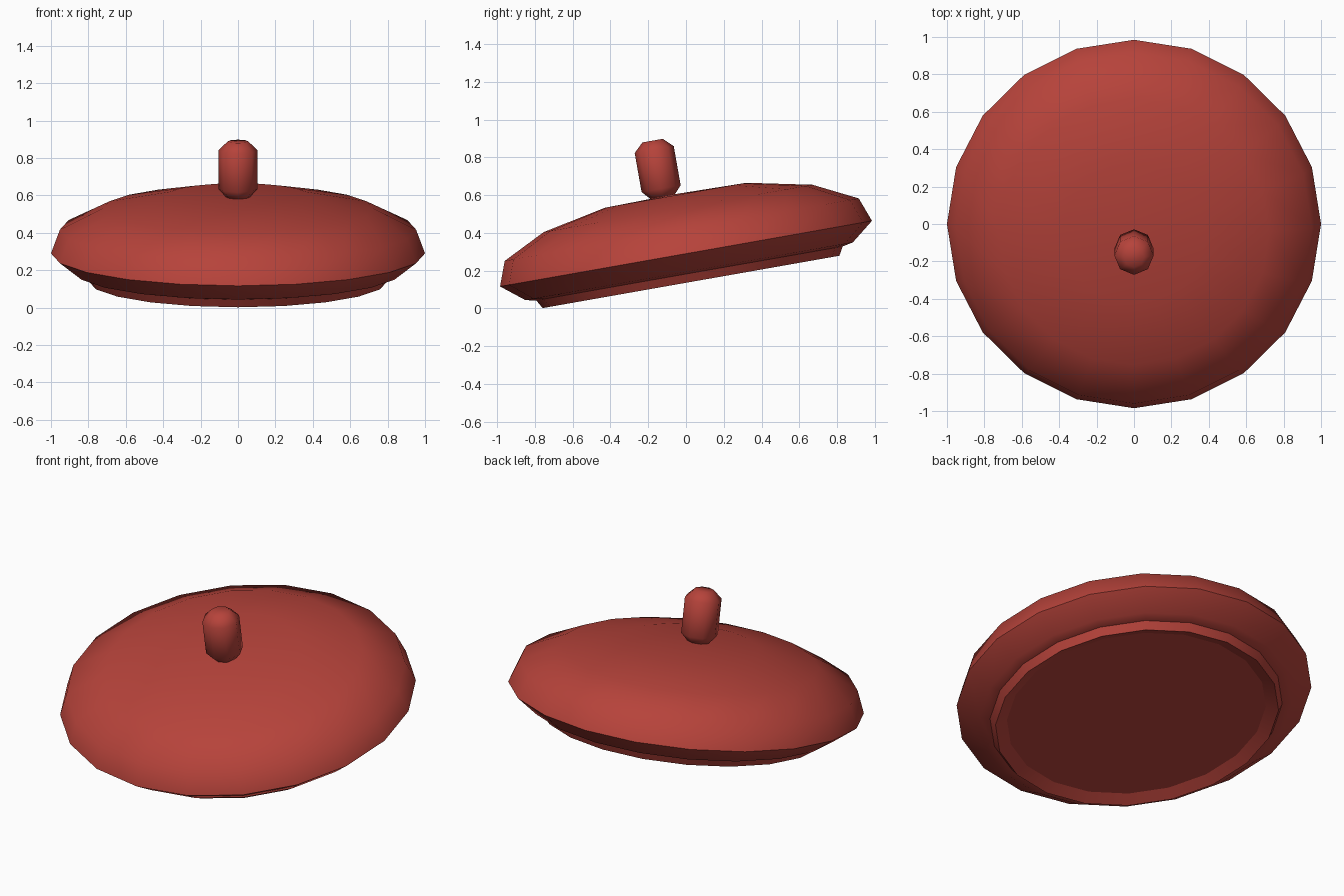
import bpy
import bmesh
import math
from mathutils import Matrix

cube = bpy.data.objects.get("Cube")
if cube:
    bpy.data.objects.remove(cube, do_unlink=True)

red = bpy.data.materials.new("clay_red")
red.use_nodes = True
red.diffuse_color = (0.47, 0.056, 0.043, 1)
red.node_tree.nodes["Principled BSDF"].inputs["Base Color"].default_value = red.diffuse_color

# The whole lid leans forward about the x axis
TILT = Matrix.Translation((0, 0, 0.29)) @ Matrix.Rotation(math.radians(10), 4, "X")


def lathe(name, profile, sides, smooth_angle, offset=(0, 0, 0), cap_ends=True):
    """Revolve (radius, height) points, listed from bottom to top."""
    bm = bmesh.new()
    rings = []
    for radius, height in profile:
        ring = []
        for i in range(sides):
            a = math.tau * i / sides
            ring.append(bm.verts.new((radius * math.cos(a), radius * math.sin(a), height)))
        rings.append(ring)
    for low, high in zip(rings, rings[1:]):
        for i in range(sides):
            j = (i + 1) % sides
            bm.faces.new((low[i], low[j], high[j], high[i]))
    if cap_ends:
        bm.faces.new(rings[0][::-1])
        bm.faces.new(rings[-1])
    bm.transform(TILT @ Matrix.Translation(offset))
    mesh = bpy.data.meshes.new(name)
    bm.to_mesh(mesh)
    bm.free()
    mesh.materials.append(red)
    obj = bpy.data.objects.new(name, mesh)
    bpy.context.collection.objects.link(obj)
    bpy.ops.object.select_all(action="DESELECT")
    obj.select_set(True)
    bpy.context.view_layer.objects.active = obj
    bpy.ops.object.shade_smooth_by_angle(angle=math.radians(smooth_angle))
    return obj


# Domed cover with its sharp rim and sloping underside
lathe("domed_cover", [(0.82, -0.107), (0.88, -0.095), (1.0, 0.0), (0.952, 0.129),
                      (0.723, 0.243), (0.38, 0.314), (0.02, 0.32)], 20, 50)

# Seating lip below, bevelled inward to a shallow recess
lathe("seating_lip", [(0.73, -0.12), (0.798, -0.152), (0.825, -0.104)], 20, 40, cap_ends=False)

# Flat floor of the recess
lathe("recess_floor", [(0.73, -0.12), (0.73, -0.11)], 20, 30)

# Capsule knob, slightly ahead of the centre
lathe("knob", [(0.055, 0.307), (0.105, 0.362), (0.105, 0.572), (0.055, 0.62)],
      8, 60, offset=(0, -0.07, 0))
